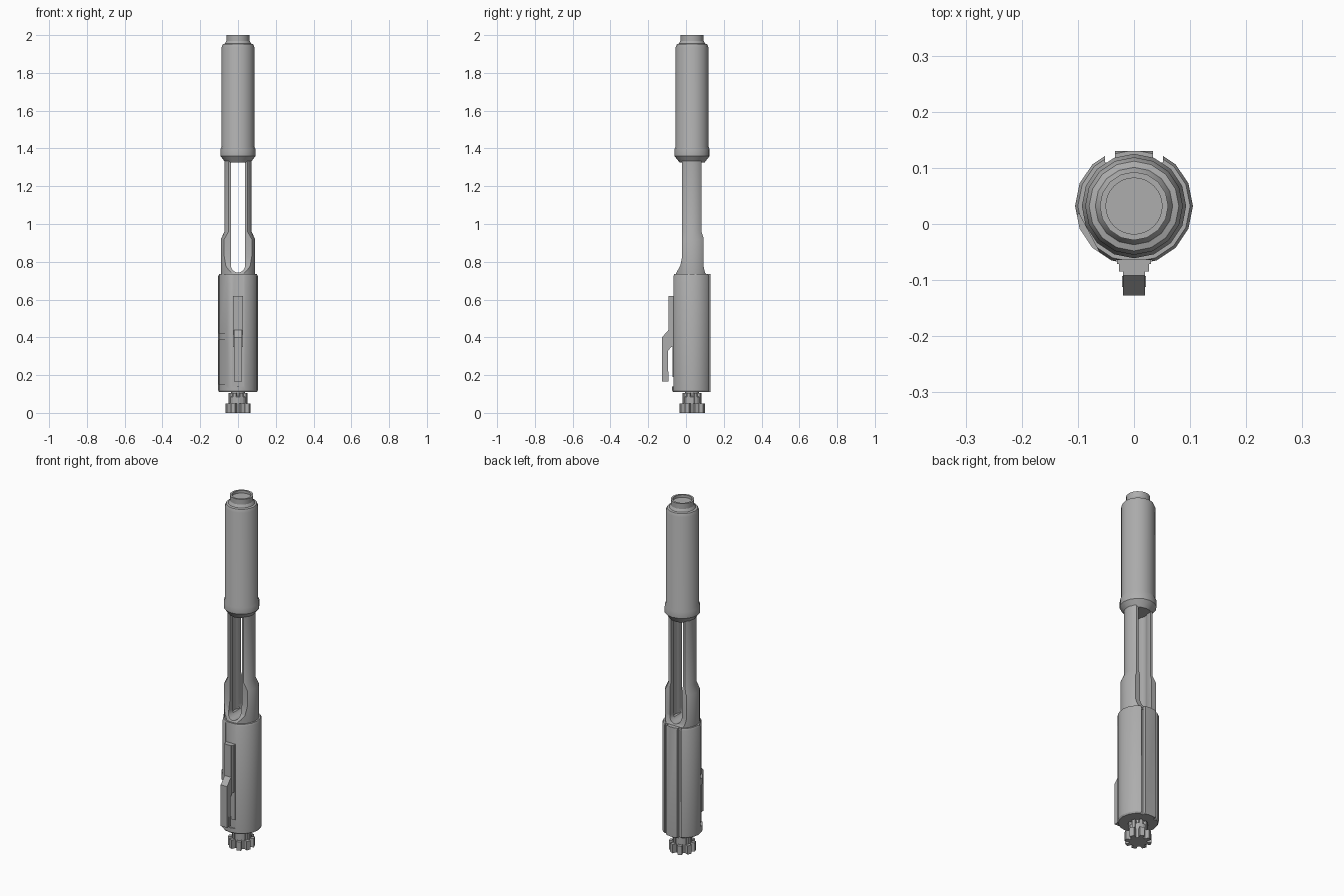
import bpy, bmesh, math
from mathutils import Matrix, Vector

if "Cube" in bpy.data.objects:
    bpy.data.objects.remove(bpy.data.objects["Cube"], do_unlink=True)

CY = 0.032  # shared axis offset in y

steel = bpy.data.materials.new("steel_grey")
steel.use_nodes = True
colour = (0.42, 0.42, 0.42, 1)
steel.diffuse_color = colour
steel.node_tree.nodes["Principled BSDF"].inputs["Base Color"].default_value = colour


def finish(name, bm):
    bmesh.ops.recalc_face_normals(bm, faces=bm.faces)
    mesh = bpy.data.meshes.new(name)
    bm.to_mesh(mesh)
    bm.free()
    mesh.materials.append(steel)
    ob = bpy.data.objects.new(name, mesh)
    bpy.context.collection.objects.link(ob)
    return ob


def lathe(name, profile, sides):
    """Closed solid from (radius, z) rings, capped at both ends."""
    bm = bmesh.new()
    rings = []
    for r, z in profile:
        angles = [2 * math.pi * i / sides for i in range(sides)]
        rings.append([bm.verts.new((r * math.cos(a), CY + r * math.sin(a), z)) for a in angles])
    for low, high in zip(rings, rings[1:]):
        for i in range(sides):
            j = (i + 1) % sides
            bm.faces.new((low[i], low[j], high[j], high[i]))
    bm.faces.new(rings[0])
    bm.faces.new(rings[-1])
    return finish(name, bm)


def box(name, lo, hi, turn=0):
    """Box between two corners, optionally turned about the main axis."""
    bm = bmesh.new()
    bmesh.ops.create_cube(bm, size=1)
    lo, hi = Vector(lo), Vector(hi)
    for v in bm.verts:
        v.co = (lo + hi) / 2 + Vector(a * b for a, b in zip(v.co, hi - lo))
    bmesh.ops.rotate(bm, verts=bm.verts, cent=(0, CY, 0), matrix=Matrix.Rotation(turn, 3, 'Z'))
    return finish(name, bm)


def extrude(name, points, half, axis):
    """Outline in (x, z) or (y, z), extruded along the other flat axis."""
    bm = bmesh.new()
    sides = []
    for d in (-half, half):
        sides.append([bm.verts.new((d, u, z) if axis == 'X' else (u, CY + d, z)) for u, z in points])
    a, b = sides
    bm.faces.new(a)
    bm.faces.new(b)
    for i in range(len(a)):
        j = (i + 1) % len(a)
        bm.faces.new((a[i], a[j], b[j], b[i]))
    return finish(name, bm)


def combine(ob, other, operation='DIFFERENCE'):
    other.hide_render = True
    mod = ob.modifiers.new("shape", 'BOOLEAN')
    mod.operation, mod.object, mod.solver = operation, other, 'EXACT'
    bpy.context.view_layer.objects.active = ob
    bpy.ops.object.modifier_apply(modifier=mod.name)
    bpy.data.objects.remove(other, do_unlink=True)


# Upper sleeve with collar, shoulder and hollow tip
sleeve = lathe("upper_sleeve", [
    (0.066, 1.325), (0.093, 1.36), (0.093, 1.395), (0.087, 1.41), (0.087, 1.935),
    (0.08, 1.952), (0.069, 1.955), (0.064, 1.965), (0.061, 1.97), (0.061, 2.0)], 16)
combine(sleeve, lathe("tip_bore", [(0.05, 1.985), (0.05, 2.1)], 32))

# Twin side rails: turned body trimmed to a side outline, then slotted
rails = lathe("side_rails", [(0.09, 0.72), (0.09, 0.92), (0.072, 0.96), (0.072, 1.34)], 32)
combine(rails, extrude("rail_outline", [
    (-0.02, 1.4), (-0.02, 0.83), (-0.03, 0.78), (-0.055, 0.735), (-0.06, 0.7),
    (0.125, 0.7), (0.1, 0.745), (0.092, 0.78), (0.092, 0.93), (0.082, 0.96), (0.082, 1.4)],
    0.2, 'X'), 'INTERSECT')
arc = [math.pi + math.pi * i / 12 for i in range(13)]
slot = [(0.038 * math.cos(a), 0.783 + 0.04 * math.sin(a)) for a in arc]
combine(rails, extrude("rail_slot", slot + [(0.038, 1.326), (-0.038, 1.326)], 0.3, 'Y'))
combine(rails, lathe("rail_bore", [(0.045, 0.76), (0.045, 1.326)], 32))

# Carrier body with back grooves, flat back rib and scalloped side recess
carrier = lathe("carrier_body", [
    (0.1, 0.11), (0.105, 0.118), (0.105, 0.725), (0.1, 0.735)], 16)
for s in (-1, 1):
    xs = sorted((s * 0.034, s * 0.052))
    combine(carrier, box("back_groove", (xs[0], 0.11, 0), (xs[1], 0.2, 1)))
combine(carrier, box("back_flat", (-0.04, 0.13, 0), (0.04, 0.2, 1)))
combine(carrier, box("front_flat", (-0.032, -0.2, 0.14), (0.032, -0.064, 1)))
recess = math.radians(28)
combine(carrier, box("side_recess", (-0.2, CY - 0.05, 0.15), (-0.093, CY + 0.034, 0.385), recess))
combine(carrier, box("side_recess_top", (-0.2, CY - 0.05, 0.42), (-0.093, CY + 0.034, 0.8), recess))
combine(carrier, lathe("carrier_bore", [(0.035, 0.66), (0.035, 0.8)], 32))

# Front key: rail, hooked arm and small foot
key = box("key_rail", (-0.027, -0.085, 0.35), (0.027, -0.05, 0.62))
base = box("key_base", (-0.03, -0.071, 0.19), (0.03, -0.05, 0.62))
arm = extrude("key_arm", [
    (-0.05, 0.62), (-0.092, 0.62), (-0.092, 0.44), (-0.127, 0.4), (-0.127, 0.165),
    (-0.094, 0.165), (-0.094, 0.33), (-0.07, 0.36), (-0.05, 0.36)], 0.02, 'X')
foot = box("key_foot", (-0.021, -0.112, 0.165), (0.021, -0.093, 0.22))
for s in (-1, 1):
    xs = sorted((s * 0.01, s * 0.03))
    combine(arm, box("arm_corner", (xs[0], -0.14, 0.1), (xs[1], -0.12, 0.5), s * 0.1))

# Lower head: stem with a ring of lugs
stem = lathe("head_stem", [(0.046, 0.0), (0.046, 0.085), (0.036, 0.09), (0.036, 0.12)], 24)
for i in range(8):
    turn = math.pi * (2 * i + 1) / 8
    box("head_lug", (0.035, CY - 0.012, 0), (0.068, CY + 0.012, 0.05), turn)
    box("stem_rib", (0.03, CY - 0.008, 0.04), (0.05, CY + 0.008, 0.105), turn)

# Smooth round surfaces, crisp edges
for ob in bpy.context.collection.objects:
    if ob.type == 'MESH' and steel.name in ob.data.materials:
        bpy.ops.object.select_all(action='DESELECT')
        ob.select_set(True)
        bpy.context.view_layer.objects.active = ob
        bpy.ops.object.shade_smooth_by_angle(angle=math.radians(30))
